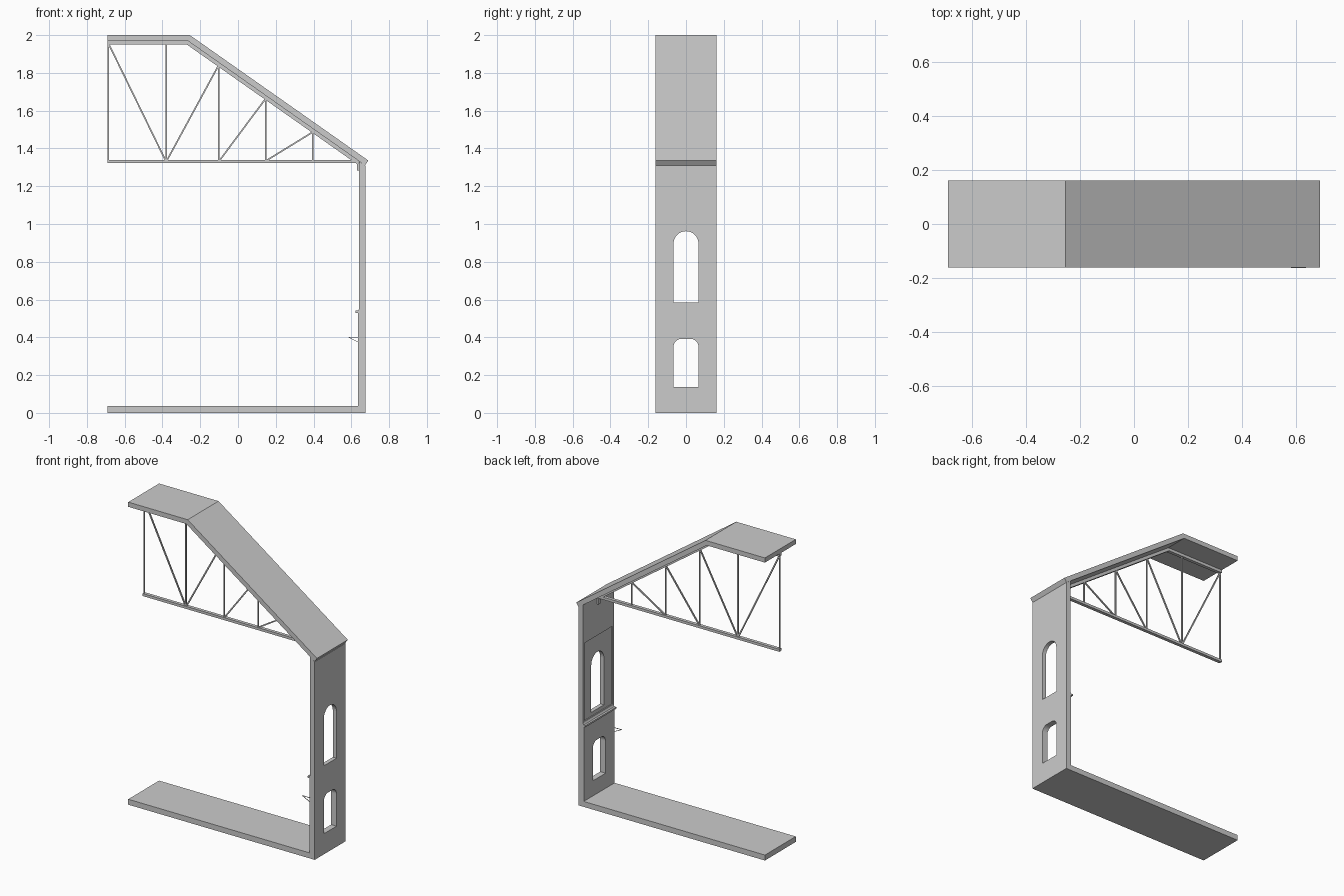
import bpy, bmesh, math
from mathutils import Vector

if "Cube" in bpy.data.objects:
    bpy.data.objects.remove(bpy.data.objects["Cube"])

HALF = 0.161  # half width of the building slice


def prism(name, pts, y0=-HALF, y1=HALF):
    """Extrude an (x, z) outline along y."""
    bm = bmesh.new()
    face = bm.faces.new([bm.verts.new((x, y0, z)) for x, z in pts])
    ext = bmesh.ops.extrude_face_region(bm, geom=[face])
    bmesh.ops.translate(bm, vec=(0, y1 - y0, 0),
                        verts=[v for v in ext["geom"] if isinstance(v, bmesh.types.BMVert)])
    bmesh.ops.recalc_face_normals(bm, faces=bm.faces)
    return finish(name, bm)


def finish(name, bm):
    me = bpy.data.meshes.new(name)
    bm.to_mesh(me)
    bm.free()
    ob = bpy.data.objects.new(name, me)
    bpy.context.collection.objects.link(ob)
    return ob


def box(name, x0, x1, y0, y1, z0, z1):
    return prism(name, [(x0, z0), (x1, z0), (x1, z1), (x0, z1)], y0, y1)


def bar(name, a, b, width, y=0.0, depth=None):
    """Square bar between two (x, z) points."""
    a, b = Vector(a), Vector(b)
    d = (b - a).normalized()
    n = Vector((-d.y, d.x)) * width / 2
    h = (depth or width) / 2
    return prism(name, [a + n, a - n, b - n, b + n], y - h, y + h)


def arch_cutter(name, half, z0, z1, r):
    """Window outline in (y, z) with rounded top corners, run through the wall."""
    pts = [(-half, z0), (half, z0)]
    for side, start in ((1, 0), (-1, 90)):
        for i in range(9):
            t = math.radians(start + i * 90 / 8)
            p = (side * (half - r) + r * math.cos(t), z1 - r + r * math.sin(t))
            if (Vector(p) - Vector(pts[-1])).length > 1e-5:
                pts.append(p)
    bm = bmesh.new()
    face = bm.faces.new([bm.verts.new((0.6, y, z)) for y, z in pts])
    ext = bmesh.ops.extrude_face_region(bm, geom=[face])
    bmesh.ops.translate(bm, vec=(0.12, 0, 0),
                        verts=[v for v in ext["geom"] if isinstance(v, bmesh.types.BMVert)])
    bmesh.ops.recalc_face_normals(bm, faces=bm.faces)
    return finish(name, bm)


def cut(target, cutter):
    mod = target.modifiers.new("cut", "BOOLEAN")
    mod.operation = "DIFFERENCE"
    mod.solver = "EXACT"
    mod.object = cutter
    cutter.hide_render = True
    cutter.display_type = "WIRE"
    bpy.context.view_layer.objects.active = target
    bpy.ops.object.modifier_apply(modifier=mod.name)
    bpy.data.objects.remove(cutter)


# floor slab
box("floor_slab", -0.69, 0.635, -HALF, HALF, 0, 0.036)

# outer wall, thinner in the upper storey, with two windows
wall = prism("outer_wall", [(0.635, 0), (0.674, 0), (0.674, 1.309), (0.641, 1.332),
                            (0.641, 0.55), (0.635, 0.54)])
cut(wall, box("wall_recess", 0.6, 0.647, -0.147, 0.147, 0.56, 1.075))
cut(wall, arch_cutter("upper_window", 0.066, 0.585, 0.962, 0.066))
cut(wall, arch_cutter("lower_window", 0.066, 0.136, 0.392, 0.042))

# ledge rail along the wall
box("wall_rail", 0.622, 0.636, -HALF, HALF, 0.53, 0.541)

# roof: flat part and slope in one folded slab
ROOF = [(-0.69, 2.0), (-0.255, 2.0), (0.69, 1.336)]
s = Vector((0.945, -0.664)).normalized()
nrm = Vector((s.y, -s.x))  # downward normal of the slope


def roof_offset(d):
    """Roof line moved down by d, mitred at the fold."""
    shift = d * math.tan(math.acos(s.x) / 2)
    return [(-0.69, 2 - d), (-0.255 - shift, 2 - d), (0.69 + nrm.x * d, 1.336 + nrm.y * d)]


under = roof_offset(0.031)
prism("roof_slab", ROOF + under[::-1])


def under_z(x, d):
    """Height of the roof line offset by d at position x."""
    pts = roof_offset(d)
    if x < pts[1][0]:
        return pts[1][1]
    t = (x - pts[1][0]) / (pts[2][0] - pts[1][0])
    return pts[1][1] + t * (pts[2][1] - pts[1][1])


# truss chords
low = roof_offset(0.05)
ch_end = 0.636
prism("truss_top_chord", [under[0], under[1], (ch_end, under_z(ch_end, 0.031)),
                          (ch_end, under_z(ch_end, 0.05)), low[1], low[0]], -0.011, 0.011)
box("truss_bottom_chord", -0.69, 0.638, -0.011, 0.011, 1.322, 1.339)

# truss posts and diagonals
posts = [-0.686, -0.381, -0.101, 0.148, 0.397]
for i, x in enumerate(posts):
    bar(f"truss_post_{i}", (x, 1.335), (x, under_z(x, 0.045)), 0.008)
base = 1.337
diagonals = [(-0.683, -0.384, True), (-0.376, -0.106, False),
             (-0.097, 0.143, False), (0.152, 0.392, False)]
for i, (x0, x1, falling) in enumerate(diagonals):
    if falling:
        a, b = (x0, under_z(x0, 0.05)), (x1, base)
    else:
        a, b = (x0, base), (x1, under_z(x1, 0.05))
    bar(f"truss_diagonal_{i}", a, b, 0.008)

# bearing block under the truss
box("truss_bearing", 0.63, 0.643, -0.014, 0.014, 1.283, 1.322)

# thin wire bracket on the front edge of the wall
tri = [(0.584, 0.401), (0.638, 0.401), (0.638, 0.374)]
bar("bracket_arm", tri[0], tri[1], 0.003, -HALF)
bar("bracket_brace", tri[0], tri[2], 0.003, -HALF)
